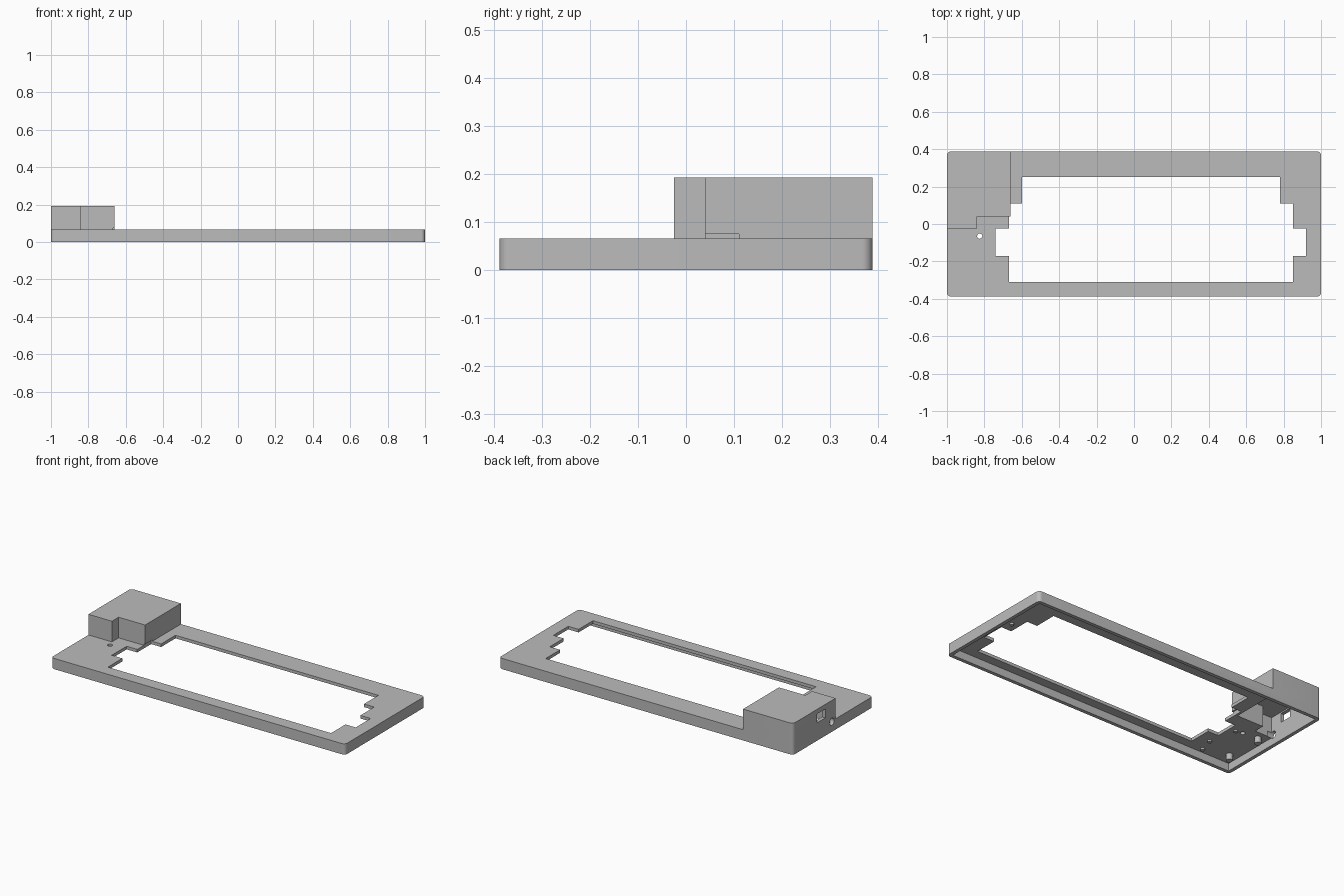
import bpy, bmesh, math
from mathutils import Vector, Matrix

default = bpy.data.objects.get("Cube")
if default:
    bpy.data.objects.remove(default, do_unlink=True)

grey = bpy.data.materials.new("plain grey")
grey.use_nodes = True
grey.diffuse_color = (0.5, 0.5, 0.5, 1)
grey.node_tree.nodes["Principled BSDF"].inputs["Base Color"].default_value = grey.diffuse_color


def add_object(name, bm):
    bmesh.ops.recalc_face_normals(bm, faces=bm.faces)
    mesh = bpy.data.meshes.new(name)
    bm.to_mesh(mesh)
    bm.free()
    mesh.materials.append(grey)
    obj = bpy.data.objects.new(name, mesh)
    bpy.context.collection.objects.link(obj)
    return obj


def prism(name, outline, z0, z1, rounded=(), radius=0.022):
    """Extrude an outline upward, rounding the listed corners."""
    points = []
    for i, p in enumerate(outline):
        p = Vector(p)
        if i not in rounded:
            points.append(p)
            continue
        a = (Vector(outline[i - 1]) - p).normalized() * radius
        b = (Vector(outline[(i + 1) % len(outline)]) - p).normalized() * radius
        for k in range(9):
            t = k / 8 * math.pi / 2
            points.append(p + a * (1 - math.sin(t)) + b * (1 - math.cos(t)))
    bm = bmesh.new()
    face = bm.faces.new([bm.verts.new((p.x, p.y, z0)) for p in points])
    top = bmesh.ops.extrude_face_region(bm, geom=[face])["geom"]
    bmesh.ops.translate(bm, vec=(0, 0, z1 - z0),
                        verts=[v for v in top if isinstance(v, bmesh.types.BMVert)])
    return add_object(name, bm)


def cylinder(name, centre, radius, depth, axis="Z"):
    bm = bmesh.new()
    turn = Matrix.Rotation(math.pi / 2, 4, "Y") if axis == "X" else Matrix()
    bmesh.ops.create_cone(bm, cap_ends=True, segments=24, radius1=radius, radius2=radius,
                          depth=depth, matrix=Matrix.Translation(centre) @ turn)
    return add_object(name, bm)


def rect(x0, x1, y0, y1):
    return [(x0, y0), (x1, y0), (x1, y1), (x0, y1)]


def combine(target, tool, operation):
    mod = target.modifiers.new(operation.lower(), "BOOLEAN")
    mod.operation, mod.solver, mod.object = operation, "EXACT", tool
    bpy.context.view_layer.objects.active = target
    bpy.ops.object.modifier_apply(modifier=mod.name)
    bpy.data.objects.remove(tool, do_unlink=True)


HALF_Y, PLATE_TOP, PLATE_UNDER, WALL = 0.388, 0.066, 0.047, 0.022

# Tray with rounded corners, and the raised housing on its back corner
case = prism("case", rect(-1, 1, -HALF_Y, HALF_Y), 0, PLATE_TOP, rounded=range(4))
housing = [(-1, HALF_Y), (-1, -0.025), (-0.84, -0.025), (-0.84, 0.04),
           (-0.66, 0.04), (-0.66, HALF_Y)]
combine(case, prism("housing", housing, 0.03, 0.193, rounded=[0]), "UNION")

# Hollow underside of tray and housing
inner = 1 - WALL
back = HALF_Y - WALL
combine(case, prism("tray_hollow", rect(-inner, inner, -back, back), -0.02, PLATE_UNDER), "DIFFERENCE")
room = [(-inner, back), (-inner, -0.003), (-0.862, -0.003), (-0.862, 0.062),
        (-0.682, 0.062), (-0.682, back)]
combine(case, prism("housing_hollow", room, 0.02, 0.173), "DIFFERENCE")

# Stepped opening
opening = [(-0.6, 0.25), (0.78, 0.25), (0.78, 0.11), (0.85, 0.11), (0.85, -0.025),
           (0.92, -0.025), (0.92, -0.17), (0.85, -0.17), (0.85, -0.31), (-0.668, -0.31),
           (-0.668, -0.17), (-0.74, -0.17), (-0.74, -0.025), (-0.668, -0.025),
           (-0.668, 0.11), (-0.6, 0.11)]
combine(case, prism("stepped_opening", opening, -0.05, 0.075), "DIFFERENCE")

# Socket and cable hole in the end wall, small hole in the plate
combine(case, prism("socket", rect(-1.1, -0.95, 0.075, 0.155), 0.11, 0.165), "DIFFERENCE")
combine(case, cylinder("cable_hole", (-1, 0.01, 0.062), 0.022, 0.1, "X"), "DIFFERENCE")
combine(case, cylinder("plate_hole", (-0.825, -0.065, 0.06), 0.014, 0.1), "DIFFERENCE")

# Mounting posts and small pegs under the plate
parts = [case]
for x, y in [(-0.92, -0.29), (-0.92, -0.05)]:
    parts.append(cylinder("mounting_post", (x, y, 0.029), 0.019, 0.04))
for x, y in [(-0.767, -0.334), (-0.74, -0.243), (-0.778, -0.068), (0.9, 0.04), (0.945, -0.13)]:
    parts.append(cylinder("peg", (x, y, 0.043), 0.012, 0.012))

# Smooth the rounded corners and cylinders, keep edges sharp
bpy.ops.object.select_all(action="DESELECT")
for part in parts:
    part.select_set(True)
bpy.context.view_layer.objects.active = case
bpy.ops.object.shade_smooth_by_angle(angle=math.radians(30))
